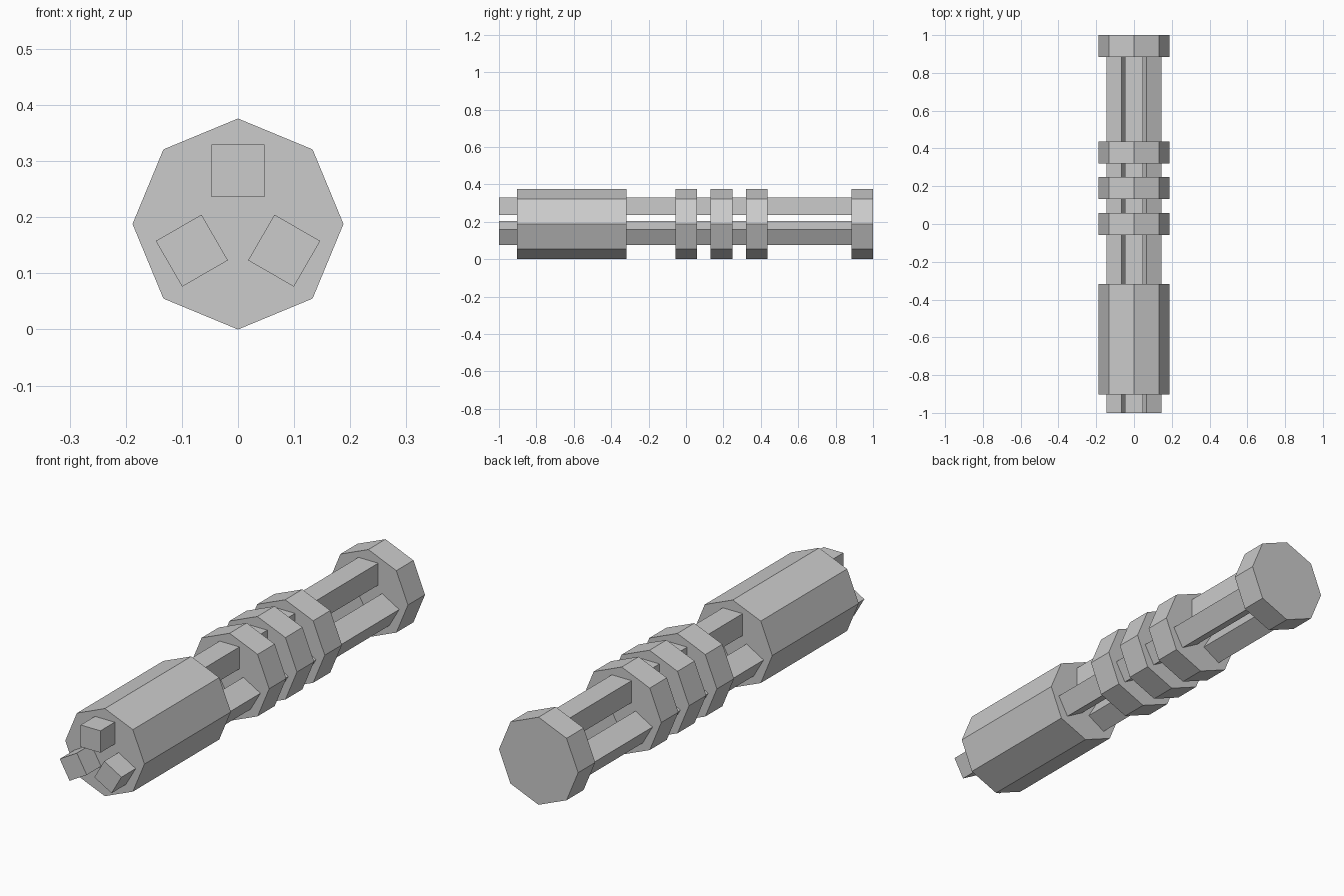
import bpy
import math

if "Cube" in bpy.data.objects:
    bpy.data.objects.remove(bpy.data.objects["Cube"])

RADIUS = 0.188       # octagon radius, also height of the long axis
ROD_SIDE = 0.094
ROD_OFFSET = 0.095   # rod centre distance from the long axis


def octagon(name, y0, y1):
    """Eight-sided prism along y with a corner pointing up."""
    bpy.ops.mesh.primitive_cylinder_add(
        vertices=8, radius=RADIUS, depth=y1 - y0,
        location=(0, (y0 + y1) / 2, RADIUS), rotation=(math.pi / 2, 0, 0))
    bpy.context.object.name = name


def rod(name, angle, y0, y1):
    """Square bar along y, turned around the long axis."""
    bpy.ops.mesh.primitive_cube_add(
        size=1, rotation=(0, angle, 0),
        location=(ROD_OFFSET * math.sin(angle), (y0 + y1) / 2,
                  RADIUS + ROD_OFFSET * math.cos(angle)))
    bar = bpy.context.object
    bar.name = name
    bar.scale = (ROD_SIDE, y1 - y0, ROD_SIDE)
    bpy.ops.object.transform_apply(location=False, rotation=False, scale=True)


# Long grip at the front and cap at the back
octagon("grip", -0.903, -0.317)
octagon("end_cap", 0.884, 1.0)

# Three evenly spaced collars
for i in range(3):
    start = -0.057 + i * 0.1885
    octagon(f"collar_{i + 1}", start, start + 0.116)

# Three square rods running through everything into the cap
for i in range(3):
    rod(f"rod_{i + 1}", i * math.tau / 3, -1.0, 0.9)
